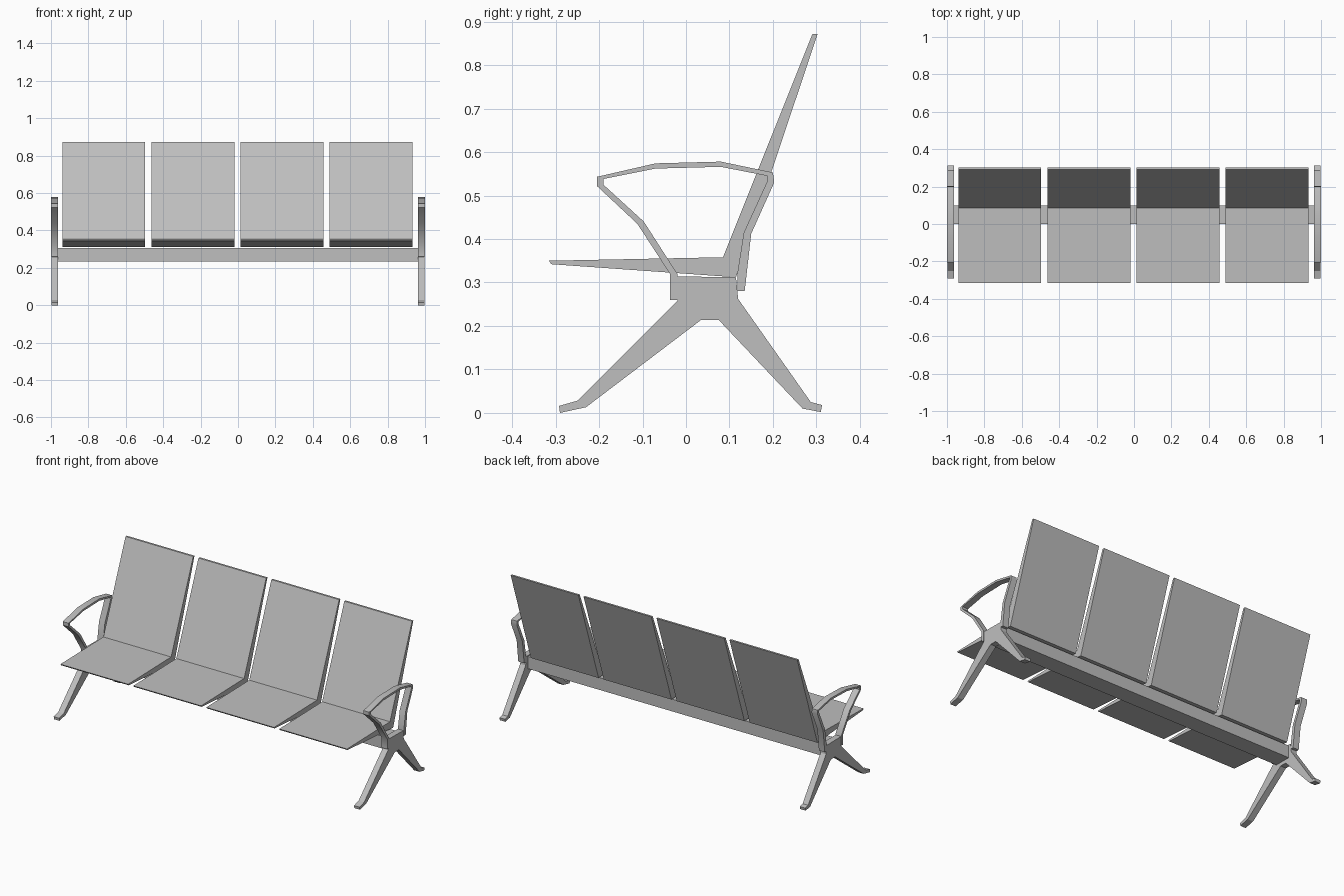
import bpy, bmesh, math

if "Cube" in bpy.data.objects:
    bpy.data.objects.remove(bpy.data.objects["Cube"])

GREY = (0.52, 0.52, 0.52, 1)
grey = bpy.data.materials.new("light grey")
grey.use_nodes = True
grey.diffuse_color = GREY
grey.node_tree.nodes["Principled BSDF"].inputs["Base Color"].default_value = GREY


def extrude_profile(name, profile, x0, x1, smooth=False):
    """Solid made from a (y, z) outline swept along x."""
    bm = bmesh.new()
    face = bm.faces.new([bm.verts.new((x0, y, z)) for y, z in profile])
    swept = bmesh.ops.extrude_face_region(bm, geom=[face])
    for v in swept["geom"]:
        if isinstance(v, bmesh.types.BMVert):
            v.co.x = x1
    bmesh.ops.recalc_face_normals(bm, faces=bm.faces)
    mesh = bpy.data.meshes.new(name)
    bm.to_mesh(mesh)
    bm.free()
    mesh.materials.append(grey)
    obj = bpy.data.objects.new(name, mesh)
    bpy.context.collection.objects.link(obj)
    if smooth:
        bpy.ops.object.select_all(action="DESELECT")
        obj.select_set(True)
        bpy.context.view_layer.objects.active = obj
        bpy.ops.object.shade_smooth_by_angle(angle=math.radians(35))
    return obj


# Seat and backrest shell, one tapered wedge outline
SEAT = [(-0.315, 0.35), (0.085, 0.358), (0.291, 0.872), (0.303, 0.872),
        (0.115, 0.312), (-0.31, 0.342)]

# Splayed legs with the hub plate between them
LEGS = [(-0.022, 0.314), (0.115, 0.312), (0.12, 0.262), (0.287, 0.025),
        (0.313, 0.018), (0.31, 0.002), (0.268, 0.01), (0.075, 0.214),
        (0.035, 0.214), (-0.23, 0.013), (-0.29, 0.0), (-0.292, 0.016),
        (-0.25, 0.028), (-0.02, 0.257)]

# Armrest loop: outer edge, then back along the inner edge
ARM = [(-0.037, 0.26), (-0.037, 0.32), (-0.112, 0.435), (-0.205, 0.522),
       (-0.205, 0.543), (-0.07, 0.574), (0.08, 0.578), (0.2, 0.553),
       (0.203, 0.53), (0.15, 0.412), (0.135, 0.28), (0.118, 0.28),
       (0.118, 0.32), (0.133, 0.415), (0.188, 0.535), (0.188, 0.545),
       (0.08, 0.566), (-0.07, 0.562), (-0.19, 0.538), (-0.19, 0.525),
       (-0.097, 0.44), (-0.02, 0.32), (-0.02, 0.26)]

# Support beam
BEAM = [(0.0, 0.235), (0.1, 0.235), (0.1, 0.307), (0.0, 0.307)]

for i in range(4):
    left = -0.938 + i * 0.476
    extrude_profile(f"seat_{i + 1}", SEAT, left, left + 0.442)

extrude_profile("support_beam", BEAM, -0.965, 0.965)

for side, s in (("left", 1), ("right", -1)):
    extrude_profile(f"{side}_legs", LEGS, s * 0.962, s * 0.998)
    extrude_profile(f"{side}_armrest", ARM, s * 0.962, s, smooth=True)
